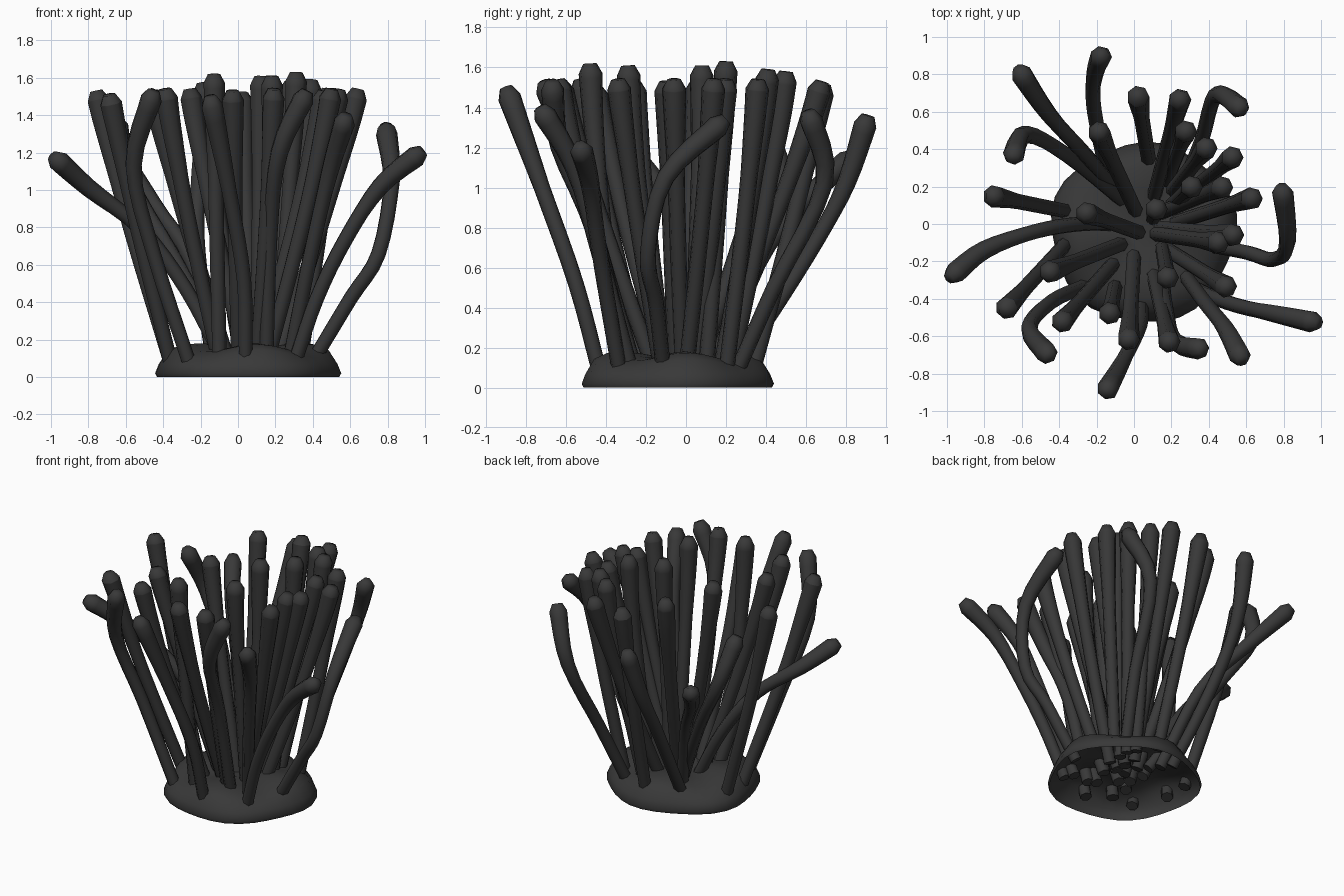
import bpy, bmesh, math
from mathutils import Vector

if "Cube" in bpy.data.objects:
    bpy.data.objects.remove(bpy.data.objects["Cube"])


def smooth_path(pts, n):
    """Catmull-Rom samples through pts, n per span."""
    p = [Vector(q) for q in pts]
    p = [p[0] * 2 - p[1]] + p + [p[-1] * 2 - p[-2]]
    out = []
    for i in range(1, len(p) - 2):
        a, b, c, d = p[i - 1:i + 3]
        for k in range(n):
            t = k / n
            out.append(0.5 * (2 * b + (c - a) * t + (2 * a - 5 * b + 4 * c - d) * t * t
                              + (3 * b - a - 3 * c + d) * t ** 3))
    return out + [p[-2]]


def shade(ob):
    bpy.ops.object.select_all(action='DESELECT')
    ob.select_set(True)
    bpy.context.view_layer.objects.active = ob
    bpy.ops.object.shade_smooth_by_angle(angle=math.radians(75))


mat = bpy.data.materials.new("dark_skin")
mat.diffuse_color = (0.04, 0.04, 0.04, 1)
mat.use_nodes = True
mat.node_tree.nodes["Principled BSDF"].inputs["Base Color"].default_value = mat.diffuse_color
SIDES = 7


def tentacle(name, pts, thick=1.0):
    """Swept tube that swells towards the tip and ends in a blunt cap."""
    path = smooth_path(pts, 4)
    last = path[-1]
    d = (last - path[-2]).normalized()
    # head: widest ring just below the tip, then a narrow end ring
    path = path[:-1] + [last - d * 0.05, last]
    total = sum((b - a).length for a, b in zip(path, path[1:]))
    bm = bmesh.new()
    rings, run = [], 0
    side = Vector((1, 0, 0))
    for i, c in enumerate(path):
        if i:
            run += (c - path[i - 1]).length
        t = run / total
        r = (0.037 + 0.004 * t + 0.017 * max(0, (t - 0.65) / 0.35)) * thick
        if i == len(path) - 1:
            r *= 0.55
        tan = (path[min(i + 1, len(path) - 1)] - path[max(i - 1, 0)]).normalized()
        side = (side - tan * side.dot(tan)).normalized()
        up = tan.cross(side)
        rings.append([bm.verts.new(c + r * (math.cos(a) * side + math.sin(a) * up))
                      for a in (2 * math.pi * k / SIDES for k in range(SIDES))])
    for a, b in zip(rings, rings[1:]):
        for k in range(SIDES):
            m = (k + 1) % SIDES
            bm.faces.new((a[k], a[m], b[m], b[k]))
    bm.faces.new(rings[0][::-1])
    bm.faces.new(rings[-1])
    me = bpy.data.meshes.new(name)
    bm.to_mesh(me)
    bm.free()
    ob = bpy.data.objects.new(name, me)
    bpy.context.collection.objects.link(ob)
    me.materials.append(mat)
    shade(ob)


# upright tentacles: base x, base y, tip x, tip y, tip z
upright = [
    (.08, .33, .02, .69, 1.52), (.10, .12, .25, .68, 1.53), (.17, .22, .28, .50, 1.58),
    (.20, .17, .39, .41, 1.59), (.33, .20, .53, .36, 1.54), (.20, .10, .31, .20, 1.63),
    (.12, .05, .48, .20, 1.54), (.20, .00, .64, .14, 1.54), (.12, -.02, .54, -.06, 1.54),
    (.10, -.05, .46, -.10, 1.53), (.15, -.12, .50, -.34, 1.54),
    (.15, -.12, .18, -.29, 1.61), (.10, -.25, .19, -.64, 1.54), (.00, -.15, -.03, -.63, 1.53),
    (-.10, -.33, -.13, -.48, 1.62), (-.10, -.20, -.39, -.53, 1.54), (-.36, -.10, -.69, -.46, 1.51),
    (-.05, -.10, -.46, -.26, 1.53), (-.36, .07, -.76, .15, 1.53), (.04, -.05, -.26, .06, 1.54),
    (.02, .05, -.19, .50, 1.57), (.10, .03, .12, .08, 1.61),
]
for i, (bx, by, tx, ty, tz) in enumerate(upright):
    mx, my = bx + (tx - bx) * 0.53, by + (ty - by) * 0.53
    ex, ey = bx + (tx - bx) * 0.87, by + (ty - by) * 0.87
    tentacle(f"upright_tentacle_{i + 1:02d}",
             [(bx, by, 0.07), (mx, my, 0.78), (ex, ey, 1.3), (tx, ty, tz)], 1.08)

# splayed and curling tentacles: path points from base to tip
splayed = [
    [(.39, -.11, .07), (.60, -.15, .42), (.75, -.19, .66), (.82, -.10, 1.05), (.79, .20, 1.34)],
    [(.30, -.33, .07), (.42, -.39, .42), (.57, -.44, .73), (.76, -.48, 1.02), (.99, -.53, 1.21)],
    [(.04, -.43, .07), (.03, -.55, .52), (-.05, -.72, 1.0), (-.15, -.90, 1.50)],
    [(-.26, -.33, .07), (-.45, -.42, .65), (-.56, -.56, 1.13), (-.45, -.71, 1.53)],
    [(-.07, .00, .07), (-.28, .00, .47), (-.52, -.04, .79), (-.80, -.14, 1.01), (-.99, -.29, 1.18)],
    [(-.03, .10, .07), (-.35, .36, .65), (-.58, .48, 1.05), (-.65, .35, 1.38)],
    [(-.08, .16, .07), (-.25, .36, .62), (-.45, .58, .92), (-.62, .83, 1.16)],
    [(-.13, .22, .07), (-.18, .43, .38), (-.22, .66, .75), (-.21, .80, 1.02), (-.17, .91, 1.36)],
    [(.28, .25, .07), (.36, .44, .50), (.44, .69, 1.02), (.58, .61, 1.38)],
    [(.15, -.28, .07), (.17, -.45, .75), (.22, -.63, 1.20), (.37, -.67, 1.53)],
    [(.27, -.27, .07), (.38, -.42, .62), (.49, -.56, 1.1), (.58, -.73, 1.40)],
]
for i, pts in enumerate(splayed):
    tentacle(f"splayed_tentacle_{i + 1:02d}", pts, 1.05)

# foot: hollow wavy dome, open underneath
profile = [(.485, .0), (.495, .02), (.475, .07), (.43, .125), (.36, .155), (.24, .165), (.1, .15)]
bm = bmesh.new()
N = 32
rings = []
for r, z in profile:
    ring = []
    for k in range(N):
        a = 2 * math.pi * k / N
        w = 1 + 0.025 * math.sin(5 * a + 0.6) * r / .49 + 0.012 * math.sin(3 * a)
        lift = 0.02 * math.sin(4 * a + 1) * (z > 0.1) * min(1, r / .3)
        ring.append(bm.verts.new((.05 + r * w * math.cos(a), -.045 + r * w * .97 * math.sin(a), z + lift)))
    rings.append(ring)
for a, b in zip(rings, rings[1:]):
    for k in range(N):
        m = (k + 1) % N
        bm.faces.new((a[k], a[m], b[m], b[k]))
bm.faces.new(rings[-1])
me = bpy.data.meshes.new("foot")
bm.to_mesh(me)
bm.free()
foot = bpy.data.objects.new("foot", me)
bpy.context.collection.objects.link(foot)
me.materials.append(mat)
shade(foot)
